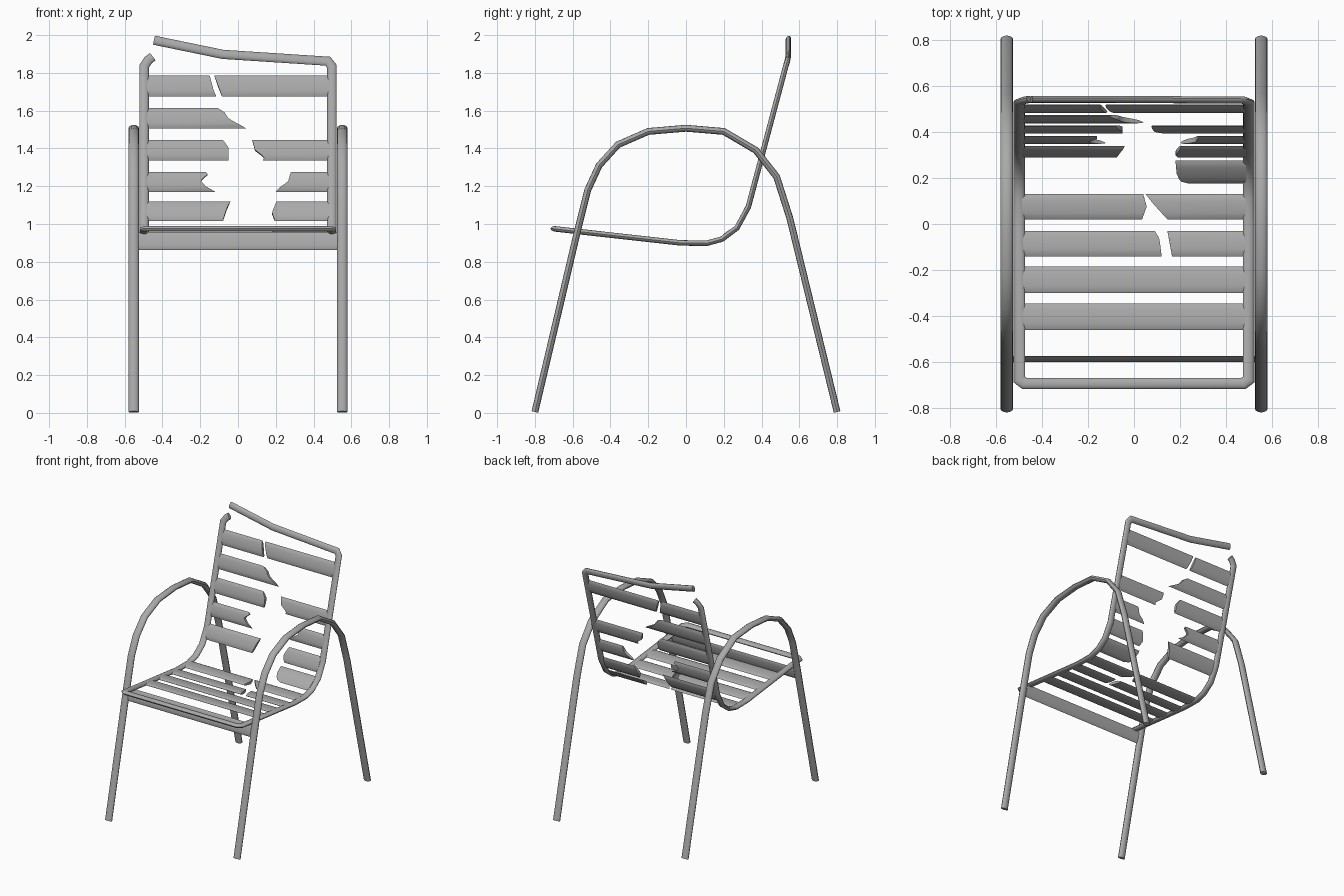
import bpy, bmesh, math
from mathutils import Vector

if "Cube" in bpy.data.objects:
    bpy.data.objects.remove(bpy.data.objects["Cube"])

metal = bpy.data.materials.new("grey_metal")
metal.diffuse_color = (0.40, 0.40, 0.40, 1)
metal.use_nodes = True
metal.node_tree.nodes["Principled BSDF"].inputs["Base Color"].default_value = metal.diffuse_color


def finish(name, bm):
    bmesh.ops.recalc_face_normals(bm, faces=bm.faces)
    me = bpy.data.meshes.new(name)
    bm.to_mesh(me)
    bm.free()
    me.materials.append(metal)
    ob = bpy.data.objects.new(name, me)
    bpy.context.collection.objects.link(ob)
    bpy.ops.object.select_all(action='DESELECT')
    ob.select_set(True)
    bpy.context.view_layer.objects.active = ob
    bpy.ops.object.shade_smooth_by_angle(angle=math.radians(40))
    return ob


def skin(name, rings):
    """Closed solid through equal-length rings of points."""
    bm = bmesh.new()
    rows = [[bm.verts.new(p) for p in r] for r in rings]
    n = len(rows[0])
    for a, b in zip(rows, rows[1:]):
        for i in range(n):
            j = (i + 1) % n
            bm.faces.new((a[i], a[j], b[j], b[i]))
    bm.faces.new(rows[0])
    bm.faces.new(rows[-1][::-1])
    return finish(name, bm)


def tube(name, pts, normals, wide, thick, sides=12):
    """Flattened tube: wide across the sheet, thick along its normal."""
    pts = [Vector(p) for p in pts]
    rings = []
    for i, p in enumerate(pts):
        d0 = (p - pts[max(i - 1, 0)]).normalized()
        d1 = (pts[min(i + 1, len(pts) - 1)] - p).normalized()
        t = (d0 + d1).normalized()
        grow = 1 / max(t.dot(d1 if d1.length else d0), 0.7)
        side = t.cross(normals[i]).normalized()
        nor = side.cross(t).normalized()
        side_is_bend = abs((d1 - d0).dot(side)) > abs((d1 - d0).dot(nor))
        gs, gn = (grow, 1) if side_is_bend else (1, grow)
        rings.append([p + side * wide * gs * math.cos(a) + nor * thick * gn * math.sin(a)
                      for a in (2 * math.pi * k / sides for k in range(sides))])
    return skin(name, rings)


def profile_normals(prof):
    out = []
    for i in range(len(prof)):
        a, b = prof[max(i - 1, 0)], prof[min(i + 1, len(prof) - 1)]
        out.append(Vector((0, a[1] - b[1], b[0] - a[0])).normalized())
    return out


# arched legs with armrests, profile in (y, z)
arch = [(-.80, .005), (-.575, .96), (-.52, 1.18), (-.46, 1.31), (-.36, 1.42), (-.20, 1.49),
        (0, 1.507), (.20, 1.49), (.37, 1.39), (.48, 1.25), (.55, 1.03), (.80, .005)]
for name, x in (("left_leg_arch", -.552), ("right_leg_arch", .552)):
    tube(name, [(x, y, z) for y, z in arch], profile_normals(arch), .028, .018)

# seat and back frame: one bent tube, broken at the upper left corner
rail = [(-.675, .972), (-.03, .90), (.11, .898), (.19, .92), (.27, .98), (.33, 1.09), (.528, 1.835)]
rn = profile_normals(rail)
left = [(-.497, y, z) for y, z in rail]
right = [(.497, y, z) for y, z in rail]
frame = ([(-.452, .541, 1.885), (-.475, .537, 1.868)] + left[::-1]
         + [(-.475, -.692, .974), (.475, -.692, .974)] + right
         + [(.475, .537, 1.862), (-.08, .541, 1.898), (-.445, .541, 1.973)])
norms = [rn[-1]] * 2 + rn[::-1] + [rn[0]] * 2 + rn + [rn[-1]] * 3
tube("seat_back_frame", frame, norms, .025, .0145)

# flat brace between the front legs
tube("front_brace", [(-.53, -.586, .91), (.53, -.586, .91)],
     [Vector((0, -.97, .23))] * 2, .048, .008)


def on_rail(value, axis):
    for a, b in zip(rail, rail[1:]):
        if value <= b[axis] and (axis or value >= a[0]) and b[axis] > a[axis]:
            f = (value - a[axis]) / (b[axis] - a[axis])
            return Vector((0, a[0] + f * (b[0] - a[0]), a[1] + f * (b[1] - a[1])))
    return Vector((0, *rail[-1]))


def slat(name, axis, lo, hi, x0, tear):
    """Lens-shaped slat from x0 to a torn end; tear = (x, height fraction) upwards."""
    p, q = on_rail(lo, axis), on_rail(hi, axis)
    nor = Vector((0, p.z - q.z, q.y - p.y)).normalized()

    def end(f):
        for (xa, fa), (xb, fb) in zip(tear, tear[1:]):
            if f <= fb:
                return xa + (xb - xa) * (f - fa) / (fb - fa)
        return tear[-1][0]
    fs = [k / 8 for k in range(9)]
    loop = [(f, s) for s, seq in ((1, fs), (-1, fs[-2:0:-1])) for f in seq]
    rings = []
    for torn in (False, True):
        rings.append([p.lerp(q, f) + nor * s * .011 * math.sqrt(max(0, 1 - (2 * f - 1) ** 2))
                      + Vector((end(f) if torn else x0, 0, 0)) for f, s in loop])
    # torn end is not planar, so close both ends by strips across the thickness
    bm = bmesh.new()
    A, B = [[bm.verts.new(v) for v in r] for r in rings]
    n = len(A)
    for i in range(n):
        j = (i + 1) % n
        bm.faces.new((A[i], A[j], B[j], B[i]))
    for R in (A, B):
        for i in range(8):
            face = [R[i], R[i + 1], R[(n - i - 1) % n], R[(n - i) % n]]
            bm.faces.new(list(dict.fromkeys(face)))
    finish(name, bm)


L, R = -.485, .485
whole = [(R, 0), (R, 1)]
slats = [
    # seat, placed by y
    ("seat_slat_1", 0, -.46, -.345, L, whole),
    ("seat_slat_2", 0, -.30, -.185, L, whole),
    ("seat_slat_3_left", 0, -.14, -.03, L, [(.12, 0), (.11, .7), (.09, 1)]),
    ("seat_slat_3_right", 0, -.14, -.03, R, [(.165, 0), (.145, 1)]),
    ("seat_slat_4_left", 0, .02, .13, L, [(.035, 0), (.055, .5), (.04, 1)]),
    ("seat_slat_4_right", 0, .02, .13, R, [(.145, 0), (.085, .6), (.05, 1)]),
    ("seat_slat_5_right", 0, .175, .275, R, [(.24, 0), (.20, .15), (.185, .5), (.18, 1)]),
    # back, placed by z
    ("back_slat_1_left", 1, 1.015, 1.12, L, [(-.08, 0), (-.06, .6), (-.04, 1)]),
    ("back_slat_1_right", 1, 1.015, 1.12, R, [(.195, 0), (.18, .4), (.205, 1)]),
    ("back_slat_2_left", 1, 1.17, 1.275, L, [(-.12, 0), (-.17, .25), (-.20, .55), (-.16, .87), (-.17, 1)]),
    ("back_slat_2_right", 1, 1.17, 1.275, R, [(.20, 0), (.22, .2), (.265, .5), (.28, 1)]),
    ("back_slat_3_left", 1, 1.335, 1.445, L, [(-.05, 0), (-.05, .6), (-.08, 1)]),
    ("back_slat_3_right", 1, 1.335, 1.445, R, [(.13, 0), (.14, .15), (.09, .5), (.075, 1)]),
    ("back_slat_4_left", 1, 1.505, 1.615, L, [(.045, 0), (-.05, .45), (-.07, .75), (-.11, 1)]),
    ("back_slat_5_left", 1, 1.675, 1.785, L, [(-.115, 0), (-.13, .3), (-.15, 1)]),
    ("back_slat_5_right", 1, 1.675, 1.785, R, [(-.085, 0), (-.11, .6), (-.125, 1)]),
]
for s in slats:
    slat(*s)
